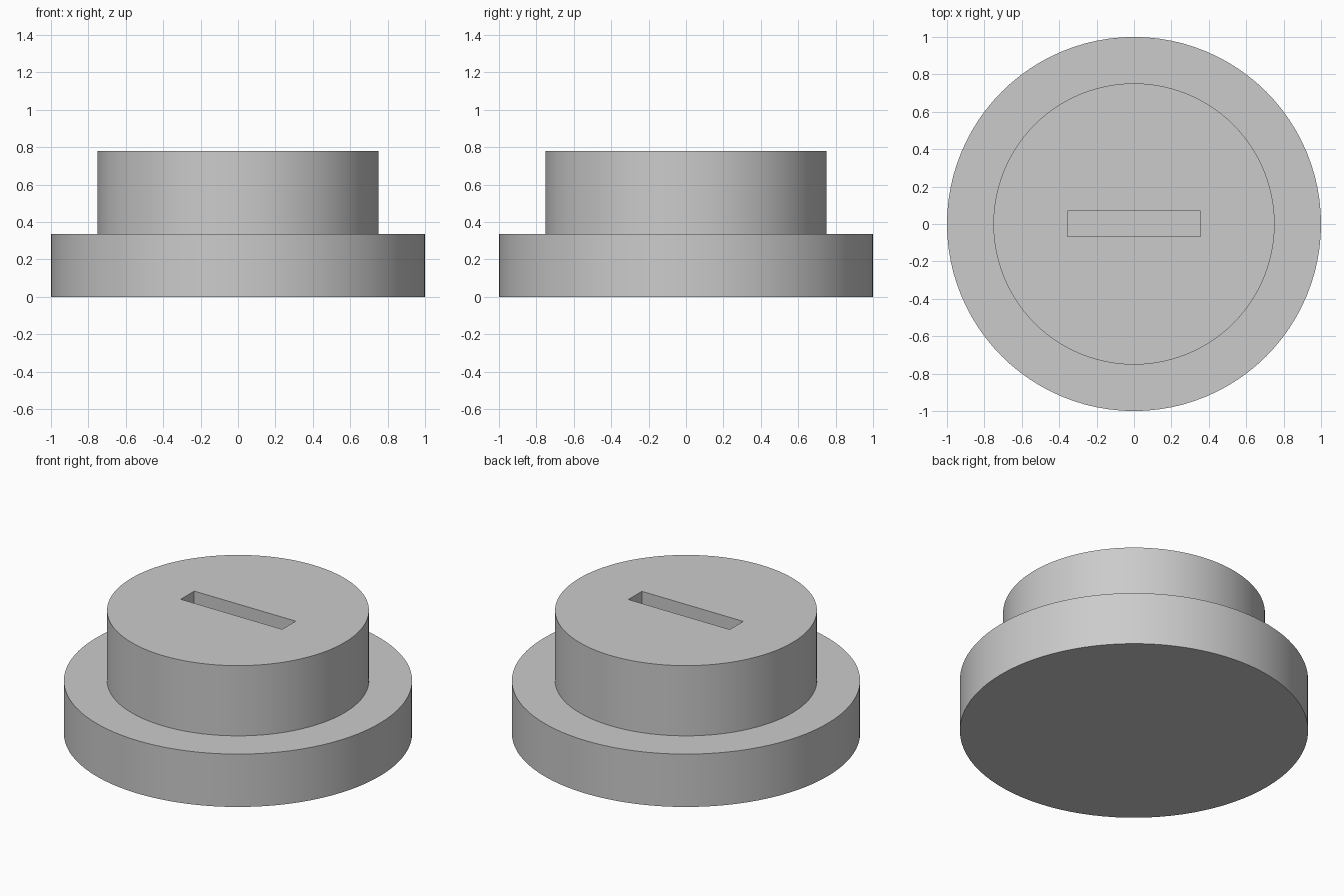
import bpy
import math

default = bpy.data.objects.get("Cube")
if default:
    bpy.data.objects.remove(default, do_unlink=True)

# Single flat grey
grey = bpy.data.materials.new("light_grey")
grey.use_nodes = True
colour = (0.6, 0.6, 0.6, 1)
grey.diffuse_color = colour
grey.node_tree.nodes["Principled BSDF"].inputs["Base Color"].default_value = colour

BASE_TOP, PLUG_TOP, SEGMENTS = 0.335, 0.78, 96

# Stepped round body: wide flange and narrower plug as one closed lathe
profile = [(1, 0), (1, BASE_TOP), (0.752, BASE_TOP), (0.752, PLUG_TOP)]
verts, faces = [], []
for radius, z in profile:
    for i in range(SEGMENTS):
        a = math.tau * i / SEGMENTS
        verts.append((radius * math.cos(a), radius * math.sin(a), z))
for ring in range(len(profile) - 1):
    low, high = ring * SEGMENTS, (ring + 1) * SEGMENTS
    for i in range(SEGMENTS):
        j = (i + 1) % SEGMENTS
        faces.append((low + i, low + j, high + j, high + i))
faces.append(tuple(reversed(range(SEGMENTS))))
faces.append(tuple(range(len(verts) - SEGMENTS, len(verts))))

mesh = bpy.data.meshes.new("stepped_body")
mesh.from_pydata(verts, [], faces)
mesh.materials.append(grey)
body = bpy.data.objects.new("stepped_body", mesh)
bpy.context.collection.objects.link(body)

# Rectangular slot sunk through the plug
slot_top = PLUG_TOP + 0.1
bpy.ops.mesh.primitive_cube_add(size=1, location=(0, 0.002, (BASE_TOP + slot_top) / 2))
cutter = bpy.context.object
cutter.name = "slot_cutter"
cutter.scale = (0.711, 0.135, slot_top - BASE_TOP)
cutter.data.materials.append(grey)
bpy.context.view_layer.update()

cut = body.modifiers.new("slot", "BOOLEAN")
cut.operation = "DIFFERENCE"
cut.solver = "EXACT"
cut.object = cutter

bpy.ops.object.select_all(action="DESELECT")
body.select_set(True)
bpy.context.view_layer.objects.active = body
bpy.ops.object.modifier_apply(modifier=cut.name)
bpy.data.objects.remove(cutter, do_unlink=True)

# Smooth round walls with crisp rims
bpy.ops.object.shade_smooth_by_angle(angle=math.radians(30))
